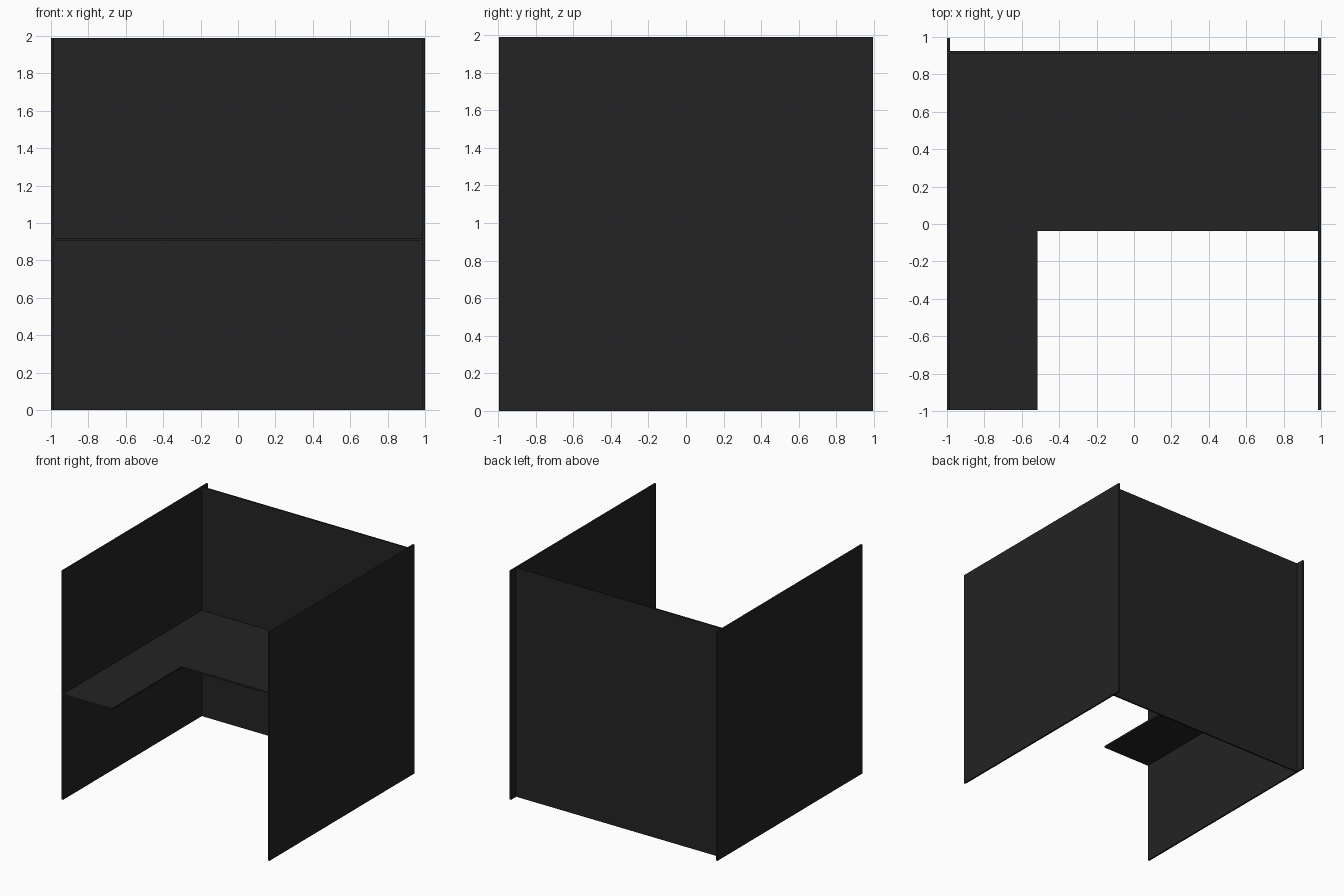
import bpy, bmesh

if "Cube" in bpy.data.objects:
    bpy.data.objects.remove(bpy.data.objects["Cube"])

black = bpy.data.materials.new("charcoal_black")
black.diffuse_color = (0.017, 0.017, 0.017, 1.0)
black.use_nodes = True
black.node_tree.nodes["Principled BSDF"].inputs["Base Color"].default_value = black.diffuse_color

HEIGHT = 1.99      # panel height
DEPTH = 0.995      # half depth of side panels
T = 0.015          # sheet thickness


def slab(name, outline, z0, z1):
    """Extrude a flat xy outline from z0 up to z1."""
    bm = bmesh.new()
    face = bm.faces.new([bm.verts.new((x, y, z0)) for x, y in outline])
    ext = bmesh.ops.extrude_face_region(bm, geom=[face])
    top = [v for v in ext["geom"] if isinstance(v, bmesh.types.BMVert)]
    bmesh.ops.translate(bm, verts=top, vec=(0, 0, z1 - z0))
    bmesh.ops.recalc_face_normals(bm, faces=bm.faces[:])
    mesh = bpy.data.meshes.new(name)
    bm.to_mesh(mesh)
    bm.free()
    mesh.materials.append(black)
    obj = bpy.data.objects.new(name, mesh)
    bpy.context.collection.objects.link(obj)
    return obj


def rect(x0, x1, y0, y1):
    return [(x0, y0), (x1, y0), (x1, y1), (x0, y1)]


# Side walls
slab("left_panel", rect(-1, -1 + T, -DEPTH, DEPTH), 0, HEIGHT)
slab("right_panel", rect(1 - T, 1, -DEPTH, DEPTH), 0, HEIGHT)

# Back wall, set in from the rear edges of the sides
inner = 1 - T
slab("back_panel", rect(-inner, inner, 0.925 - T, 0.925), 0, HEIGHT)

# L-shaped worktop
back = 0.925 - T
slab("desktop", [(-inner, -DEPTH), (-0.517, -DEPTH), (-0.517, -0.037),
                 (inner, -0.037), (inner, back), (-inner, back)], 0.904, 0.919)
